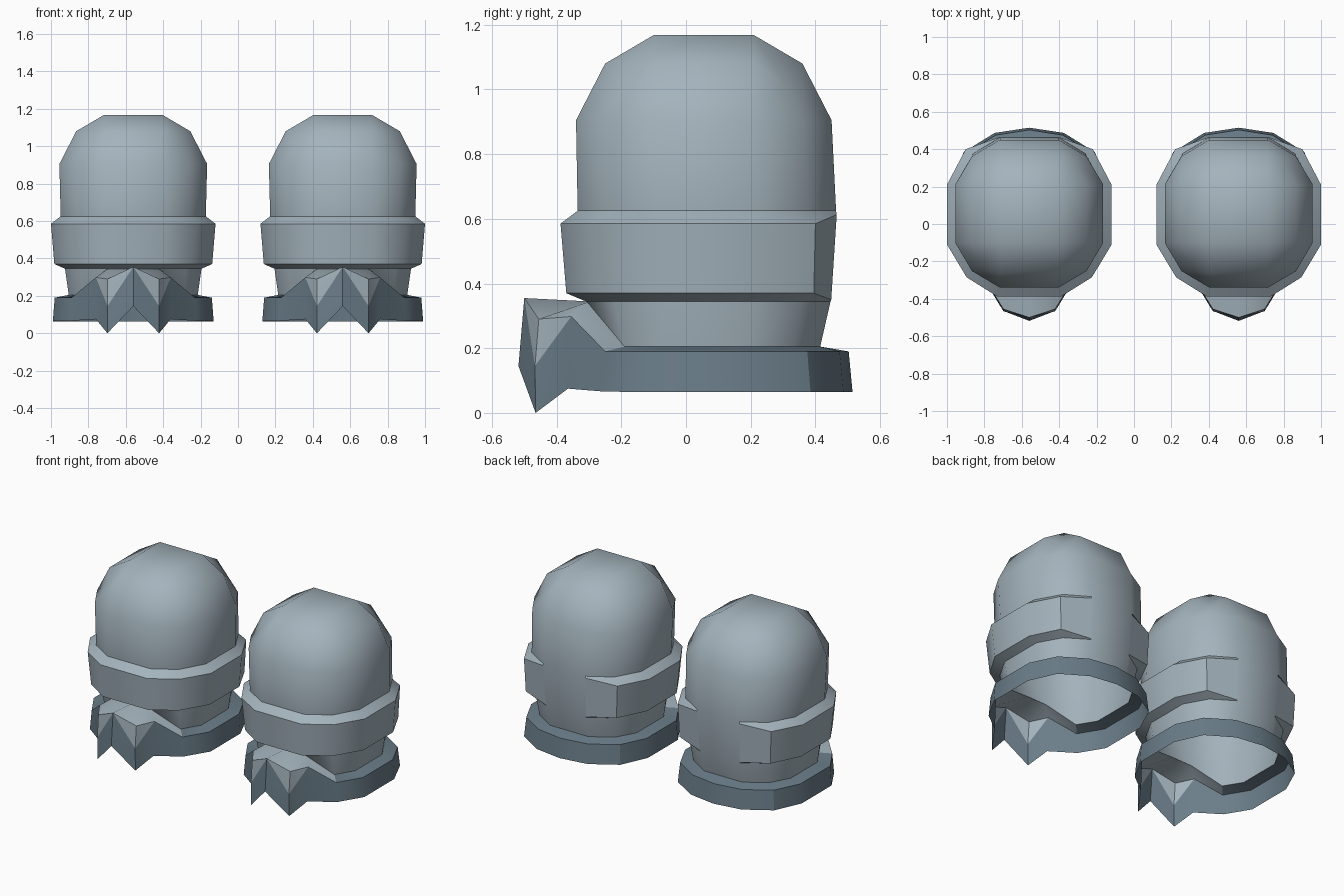
import bpy, bmesh, math

if "Cube" in bpy.data.objects:
    bpy.data.objects.remove(bpy.data.objects["Cube"])


def material(name, rgb):
    m = bpy.data.materials.new(name)
    m.diffuse_color = (*rgb, 1)
    m.use_nodes = True
    m.node_tree.nodes["Principled BSDF"].inputs["Base Color"].default_value = m.diffuse_color
    return m


LIGHT = material("pale_steel", (0.37, 0.45, 0.505))
DARK = material("dark_steel", (0.145, 0.205, 0.25))


def finish(name, bm, cx, mats, angle):
    bmesh.ops.remove_doubles(bm, verts=bm.verts, dist=0.0005)
    bmesh.ops.recalc_face_normals(bm, faces=bm.faces)
    me = bpy.data.meshes.new(name)
    bm.to_mesh(me)
    bm.free()
    for m in mats:
        me.materials.append(m)
    ob = bpy.data.objects.new(name, me)
    ob.location.x = cx
    bpy.context.collection.objects.link(ob)
    bpy.ops.object.select_all(action='DESELECT')
    ob.select_set(True)
    bpy.context.view_layer.objects.active = ob
    bpy.ops.object.shade_smooth_by_angle(angle=math.radians(angle))
    return ob


def mirrored(half):
    """Half outline (front to back, x >= 0) extended to both sides, back to back."""
    return [(-x, y, z) for x, y, z in reversed(half)] + list(half)


def section(h, y0, y1, z):
    """Half of a rounded square outline, front to back."""
    k, c = h / 0.39, (y0 + y1) / 2
    return [(0.155 * k, y0, z), (0.302 * k, y0 + 0.088, z), (h, c - 0.155 * k, z),
            (h, c + 0.155 * k, z), (0.302 * k, y1 - 0.088, z), (0.155 * k, y1, z)]


def add(bm, pts, mat=0):
    f = bm.faces.new([bm.verts.new(p) for p in pts])
    f.material_index = mat


def bridge(bm, a, b, closed=True, mat=0):
    n = len(a)
    for i in range(n if closed else n - 1):
        j = (i + 1) % n
        add(bm, [a[i], a[j], b[j], b[i]], mat)


# Outlines shared by the body, band and base
SHOULDER = section(0.395, -0.34, 0.45, 0.905)
BAND_TOP = section(0.388, -0.335, 0.464, 0.625)
BAND_LOW = section(0.365, -0.31, 0.447, 0.345)
INNER = [(0.14, -0.305, 0.342), (0.275, -0.19, 0.205), (0.345, -0.075, 0.205),
         (0.345, 0.205, 0.205), (0.275, 0.33, 0.205), (0.14, 0.415, 0.205)]


def build_body(cx):
    bm = bmesh.new()
    rings = [mirrored(r) for r in (INNER, BAND_LOW, BAND_TOP, SHOULDER)]
    for a, b in zip(rings, rings[1:]):
        bridge(bm, a, b)
    # Domed top: a 4 x 4 grid rounded like a cube sphere
    cy = 0.055

    def dome(i, j):
        u, v = (-1, -1 / 3, 1 / 3, 1)[i], (-1, -1 / 3, 1 / 3, 1)[j]
        edge = (abs(u) == 1) + (abs(v) == 1)
        z = (1.168, 1.08, 1.01)[edge]
        far = (0.155, 0.305, 0.256)[edge]
        near = 0.155
        x = math.copysign(far if abs(u) == 1 else near, u)
        y = math.copysign(far if abs(v) == 1 else near, v)
        return (x, y + cy, z)

    for i in range(3):
        for j in range(3):
            add(bm, [dome(i, j), dome(i + 1, j), dome(i + 1, j + 1), dome(i, j + 1)])
    # Grid border, started at the back left to match the shoulder outline
    rim = [(1, 3), (0, 3), (0, 2), (0, 1), (0, 0), (1, 0),
           (2, 0), (3, 0), (3, 1), (3, 2), (3, 3), (2, 3)]
    bridge(bm, mirrored(SHOULDER), [dome(*p) for p in rim])
    finish("body", bm, cx, [LIGHT], 50)


def build_band(cx):
    bm = bmesh.new()
    top = [(0.17, -0.388, 0.585), (0.335, -0.285, 0.585), (0.44, -0.11, 0.585),
           (0.44, 0.21, 0.585), (0.34, 0.4, 0.585), (0.155, 0.466, 0.613)]
    low = [(0.165, -0.37, 0.37), (0.32, -0.27, 0.37), (0.422, -0.1, 0.37),
           (0.422, 0.21, 0.37), (0.33, 0.395, 0.37), (0.146, 0.449, 0.35)]
    loops = [mirrored(r) for r in (BAND_TOP, top, low, BAND_LOW)]
    for a, b in zip(loops, loops[1:]):
        bridge(bm, a, b, closed=False)
    finish("band", bm, cx, [LIGHT], 35)


def build_base(cx):
    bm = bmesh.new()
    top = [(0.2, -0.355, 0.298), (0.33, -0.25, 0.19), (0.42, -0.1, 0.19),
           (0.42, 0.21, 0.19), (0.34, 0.375, 0.19), (0.18, 0.475, 0.19), (0, 0.503, 0.19)]
    low = [(0.2, -0.365, 0.075), (0.34, -0.255, 0.066), (0.43, -0.1, 0.064),
           (0.43, 0.21, 0.064), (0.35, 0.385, 0.064), (0.185, 0.487, 0.064), (0, 0.515, 0.064)]
    inner = INNER + [(0, 0.415, 0.205)]
    peak, notch = (0, -0.5, 0.355), (0, -0.518, 0.145)
    for s in (-1, 1):
        def side(p):
            return (s * p[0], p[1], p[2])
        t, l, n = ([side(p) for p in r] for r in (top, low, inner))
        # Rim wall and ledge
        bridge(bm, t, l, closed=False, mat=1)
        bridge(bm, t[1:], n[1:], closed=False, mat=1)
        add(bm, [t[0], t[1], n[1], n[0]])
        # Pointed toe on each side of the middle
        dip, mid, tip = (side(p) for p in ((0.138, -0.455, 0.29),
                                           (0.138, -0.467, 0.145), (0.138, -0.465, 0)))
        mid_top = (0, -0.305, 0.345)
        add(bm, [t[0], dip, n[0]])
        add(bm, [dip, peak, mid_top, n[0]])
        add(bm, [dip, peak, mid])
        add(bm, [t[0], dip, mid])
        add(bm, [t[0], mid, l[0]], 1)
        add(bm, [peak, notch, tip, mid], 1)
        add(bm, [mid, tip, l[0]], 1)
    finish("clawed_base", bm, cx, [LIGHT, DARK], 32)


for cx in (-0.56, 0.56):
    build_body(cx)
    build_band(cx)
    build_base(cx)
